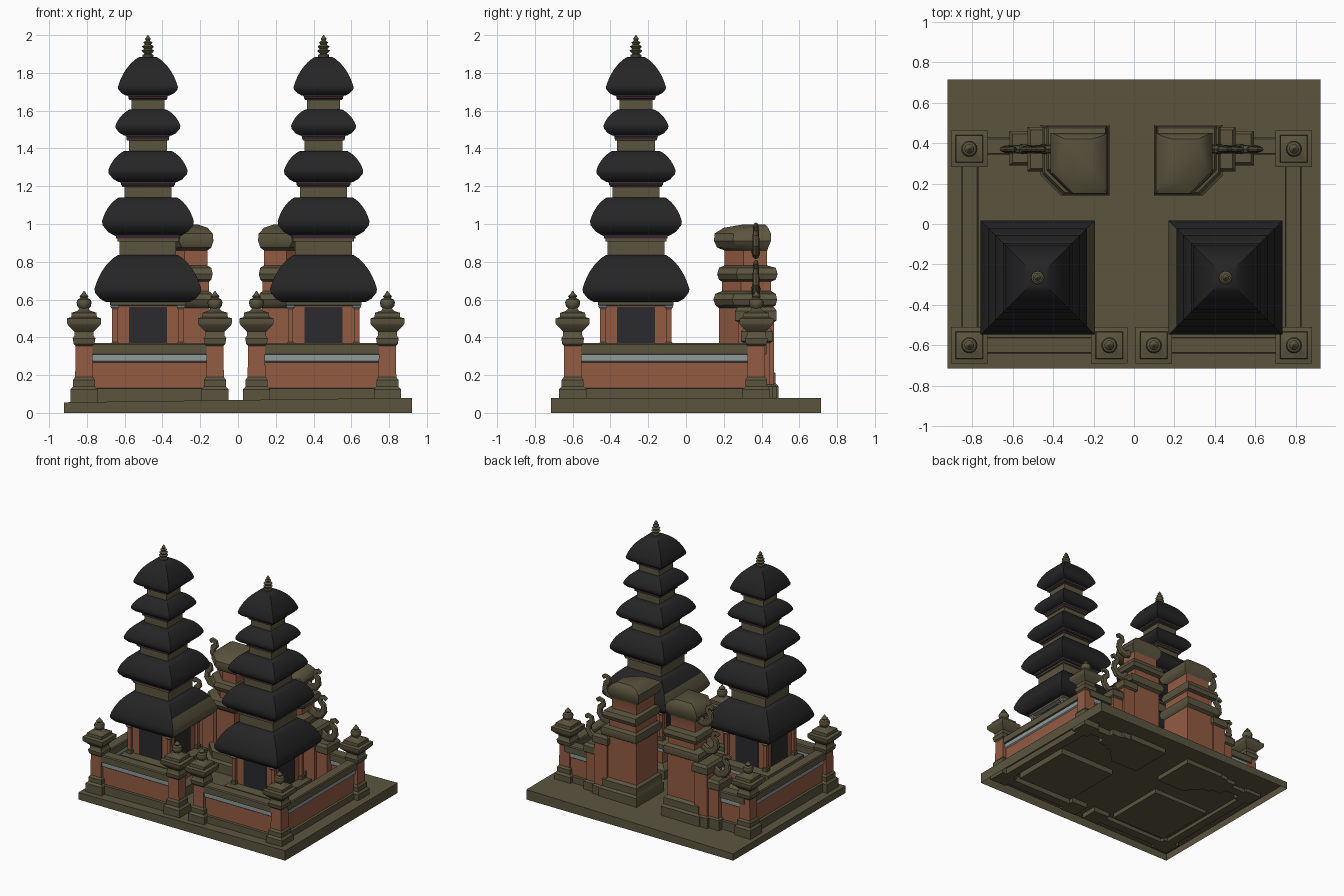
import bpy, bmesh, math
from mathutils import Vector

if "Cube" in bpy.data.objects:
    bpy.data.objects.remove(bpy.data.objects["Cube"])

CX = -0.012          # mirror plane of the buildings
COLOURS = {
    "olive_stone": (0.105, 0.090, 0.049), "terracotta_brick": (0.29, 0.105, 0.055),
    "black_thatch": (0.018, 0.018, 0.019), "pale_trim": (0.27, 0.32, 0.32),
    "dark_maroon": (0.045, 0.015, 0.026), "dark_panel": (0.024, 0.024, 0.028)}
MATS = {}
for n, c in COLOURS.items():
    MATS[n] = bpy.data.materials.new(n)
    MATS[n].diffuse_color = (*c, 1)
O, T, B, P, M, D = COLOURS


def loft(name, rings, mats, caps=(True, True)):
    """Skin a list of equal rings; mats holds one colour per band."""
    if isinstance(mats, str):
        mats = [mats] * (len(rings) - 1)
    used = list(dict.fromkeys(mats))
    bm = bmesh.new()
    vs = [[bm.verts.new(p) for p in r] for r in rings]
    n = len(rings[0])
    for i, m in enumerate(mats):
        for j in range(n):
            k = (j + 1) % n
            f = bm.faces.new((vs[i][j], vs[i][k], vs[i + 1][k], vs[i + 1][j]))
            f.material_index = used.index(m)
    if caps[0]:
        bm.faces.new(vs[0][::-1]).material_index = used.index(mats[0])
    if caps[1]:
        bm.faces.new(vs[-1]).material_index = used.index(mats[-1])
    bmesh.ops.recalc_face_normals(bm, faces=bm.faces)
    me = bpy.data.meshes.new(name)
    bm.to_mesh(me)
    bm.free()
    for m in used:
        me.materials.append(MATS[m])
    ob = bpy.data.objects.new(name, me)
    bpy.context.collection.objects.link(ob)
    return ob


def rect(x0, x1, y0, y1, z):
    return [Vector(p) for p in ((x0, y0, z), (x1, y0, z), (x1, y1, z), (x0, y1, z))]


def box(name, x0, x1, y0, y1, z0, z1, mat):
    return loft(name, [rect(x0, x1, y0, y1, z0), rect(x0, x1, y0, y1, z1)], mat)


def square(name, x, y, profile, mats):
    return loft(name, [rect(x - h, x + h, y - h, y + h, z) for h, z in profile], mats)


def lathe(name, x, y, profile, mat, n=16):
    rings = [[Vector((x + r * math.cos(a), y + r * math.sin(a), z))
              for a in (2 * math.pi * j / n for j in range(n))] for r, z in profile]
    return loft(name, rings, mat)


# Ground slab, slightly thicker to the right, open underneath
slab = loft("ground_slab", [rect(-.922, .922, -.716, .716, 0), rect(-.922, .922, -.716, .716, .07)],
            O, (False, True))
for v in slab.data.vertices:
    if v.co.z > .01:
        v.co.z = .056 if v.co.x < 0 else .08


# Fence posts and walls
def post(name, x, y):
    square(name, x, y, [(.072, .03), (.072, .125), (.058, .14), (.058, .175), (.047, .19), (.045, .355),
                        (.055, .365), (.06, .395), (.05, .41), (.05, .43), (.085, .465), (.09, .475),
                        (.09, .5), (.068, .507), (.066, .53), (.035, .54), (.022, .555)],
           [O] * 4 + [T] + [O] * 11)
    lathe(name + "_finial", x, y, [(.022, .55), (.036, .565), (.04, .585), (.034, .6), (.018, .608),
                                   (.024, .618), (.012, .63), (.003, .645)], O)


def wall(name, x0, x1, y0, y1):
    prof = [(.036, .03), (.036, .128), (.02, .132), (.02, .268), (.03, .275), (.03, .308),
            (.042, .312), (.042, .362), (.036, .37)]
    loft(name, [rect(x0 - w, x1 + w, y0 - w, y1 + w, z) for w, z in prof],
         [O, O, T, P, P, O, O, O])


for s, side in ((-1, "left"), (1, "right")):
    X = lambda x: CX + s * x
    span = lambda a, b: sorted((X(a), X(b)))
    post(side + "_front_post", X(.803), -.6)
    post(side + "_inner_post", X(.11), -.6)
    post(side + "_back_post", X(.803), .372)
    wall(side + "_front_wall", *span(.17, .76), -.6, -.6)
    wall(side + "_side_wall", X(.8), X(.8), -.56, .33)
    wall(side + "_back_wall", *span(.58, .76), .385, .385)

    # Tower plinth and shrine chamber
    tx, ty = X(.465), -.265
    square(side + "_plinth", tx, ty, [(.25, .03), (.25, .14), (.22, .16), (.2, .17), (.2, .26), (.21, .265),
                                      (.21, .29), (.23, .3), (.23, .335), (.2, .345)],
           [O, O, O, T, P, P, O, O, O])
    square(side + "_chamber", tx, ty, [(.165, .34), (.165, .565), (.2, .57), (.2, .6)], [T, P, O])
    for i in range(4):
        dx, dy = ((1, 0), (0, 1), (-1, 0), (0, -1))[i]
        cx, cy = tx + dx * .167, ty + dy * .167
        hx, hy = (.004, .1) if dx else (.1, .004)
        box(f"{side}_door_panel_{i}", cx - hx, cx + hx, cy - hy, cy + hy, .35, .56, D)
        ax, ay = tx + (dx - dy) * .175, ty + (dx + dy) * .175
        square(f"{side}_corner_column_{i}", ax, ay, [(.02, .34), (.02, .37), (.014, .375), (.014, .55),
                                                     (.022, .56), (.022, .58)], [O, O, T, P, P])

    # Five roofs: top z, top half, eave z, eave half, bottom z, bottom half
    tiers = [(.835, .16, .655, .283, .588, .225), (1.14, .155, 1.015, .243, .94, .18),
             (1.387, .125, 1.283, .21, 1.222, .155), (1.607, .095, 1.52, .172, 1.468, .125),
             (1.885, .045, 1.725, .159, 1.68, .115)]
    for t, (tz, th, ez, eh, bz, bh) in enumerate(tiers):
        prof = []
        for k in range(8):
            u = k / 7
            a = u * math.pi / 2
            prof.append((th + (eh - th) * (.5 * u + .5 * math.sin(a)),
                         ez + (tz - ez) * (.5 * (1 - u) + .5 * math.cos(a))))
        prof += [(eh * .985, ez - (ez - bz) * .3), (bh + (eh - bh) * .5, bz + (ez - bz) * .25), (bh, bz)]
        roof = square(f"{side}_roof_{t + 1}", tx, ty, prof, B)
        if t == 0:       # the lower inward slope shows bare stone
            roof.data.materials.append(MATS[O])
            for f in roof.data.polygons:
                if f.normal.x * s < -.3 and f.center.z < .76:
                    f.material_index = 1
        if t < 4:        # neck with moulded top below the next roof
            nz, nb = tiers[t + 1][4], tiers[t + 1][5]
            h = (.15, .125, .1, .088)[t]
            g = (nz - tz)
            w = nb - .012
            square(f"{side}_neck_{t + 1}", tx, ty,
                   [(h, tz - .03), (h, tz + g * .68), (h + .012, tz + g * .7), (h + .012, nz - .018),
                    (w, nz - .016), (w, nz - .004), (w + .006, nz - .003), (w + .006, nz + .004)],
                   [O, O, O, M, M, P, P])
    lathe(side + "_roof_finial", tx, ty,
          [(.028, 1.87), (.03, 1.895), (.018, 1.9), (.034, 1.918), (.02, 1.926), (.032, 1.94), (.016, 1.95),
           (.024, 1.962), (.011, 1.97), (.015, 1.98), (.002, 2.0)], O)

    # Half of the split gate: inner x, outer x, front y, back y, z
    def gate_ring(x0, x1, y0, y1, z, c=.1):
        pts = ((x0, y0), (x1 - c, y0), (x1, y0 + c), (x1, y1), (x0, y1))
        return [Vector((X(x), y, z)) for x, y in pts]
    levels = [(.11, .45, .14, .49, .03), (.11, .45, .14, .49, .14), (.12, .43, .16, .475, .155),
              (.12, .43, .16, .475, .21), (.14, .4, .175, .45, .225), (.14, .4, .175, .45, .555),
              (.125, .43, .155, .475, .57), (.118, .44, .145, .482, .6), (.125, .43, .155, .475, .63),
              (.142, .38, .19, .45, .645), (.142, .38, .19, .45, .695), (.13, .41, .175, .475, .705),
              (.122, .42, .165, .485, .735), (.13, .41, .175, .475, .768), (.15, .37, .205, .43, .78),
              (.15, .37, .205, .43, .86), (.13, .385, .165, .435, .875), (.118, .4, .148, .45, .91),
              (.122, .39, .152, .45, .95), (.15, .36, .2, .435, .98), (.2, .33, .3, .42, .997)]
    bands = [O] * 4 + [T] + [O] * 4 + [T] + [O] * 4 + [T] + [O] * 5
    loft(side + "_gate", [gate_ring(*l) for l in levels], bands)

    # Stepped gate wings
    for i, (a, b, y0, y1, top) in enumerate(((.39, .5, .275, .465, .56), (.48, .59, .305, .445, .45))):
        x0, x1 = span(a, b)
        prof = [(.015, .03), (.015, .14), (0, .15), (0, top - .08), (.015, top - .07),
                (.015, top - .02), (0, top)]
        loft(f"{side}_gate_wing_{i + 1}", [rect(x0 - w, x1 + w, y0 - w, y1 + w, z) for w, z in prof],
             [O, O, T, O, O, O])

    # Curled horns on the outer side of the gate
    for i, (hx, hz, k) in enumerate(((.36, .87, 1.0), (.40, .66, 1.1), (.50, .5, 1.1))):
        path = [(0, 0), (.045, -.025), (.085, -.015), (.11, .02), (.105, .06), (.08, .085),
                (.085, .11), (.11, .12), (.13, .105)]
        pts = [Vector((X(hx + k * a), .37, hz + k * b)) for a, b in path]
        rings = []
        for j, p in enumerate(pts):
            d = (pts[min(j + 1, 8)] - pts[max(j - 1, 0)]).normalized()
            nrm = Vector((-d.z, 0, d.x))
            r = .034 - .0022 * j
            rings.append([p + nrm * r * math.cos(q) + Vector((0, .7 * r * math.sin(q), 0))
                          for q in (j2 * math.pi / 4 for j2 in range(8))])
        loft(f"{side}_gate_horn_{i + 1}", rings, O)

# Smooth shading with crisp edges
for ob in bpy.data.objects:
    ob.select_set(True)
bpy.context.view_layer.objects.active = slab
bpy.ops.object.shade_smooth_by_angle(angle=math.radians(35))

for m in bpy.data.materials:
    if m.users and not m.is_grease_pencil:
        m.use_nodes = True
        m.node_tree.nodes["Principled BSDF"].inputs["Base Color"].default_value = m.diffuse_color
